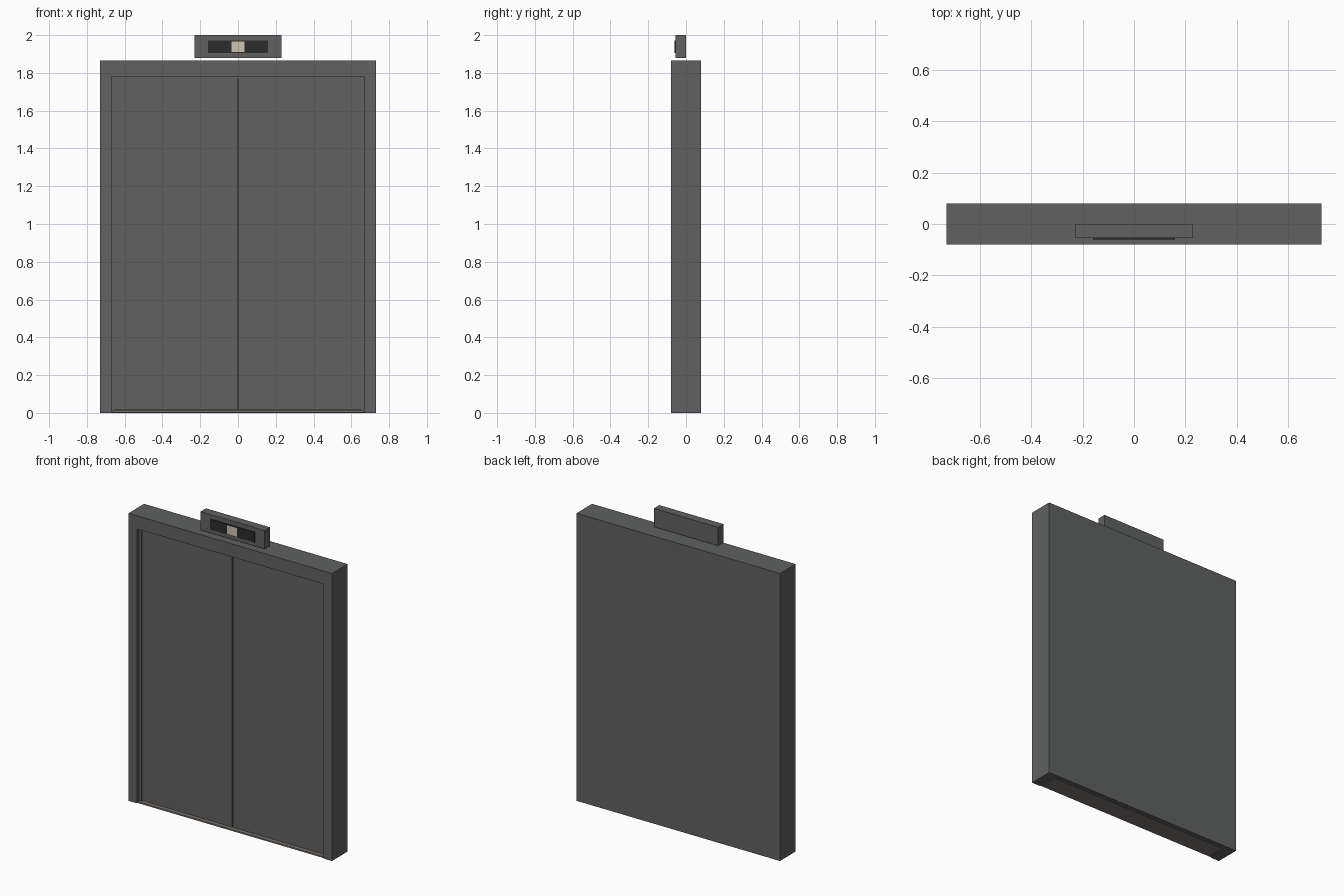
import bpy

if "Cube" in bpy.data.objects:
    bpy.data.objects.remove(bpy.data.objects["Cube"])


def material(name, r, g, b):
    m = bpy.data.materials.new(name)
    m.diffuse_color = (r, g, b, 1)
    m.use_nodes = True
    m.node_tree.nodes["Principled BSDF"].inputs["Base Color"].default_value = m.diffuse_color
    return m


STEEL = material("dark_steel", 0.115, 0.12, 0.118)
BLACK = material("display_black", 0.025, 0.025, 0.025)
SILL = material("sill_metal", 0.20, 0.175, 0.16)
LIGHT = material("lit_panel", 0.62, 0.55, 0.42)


def extrude_profile(name, outline, y0, y1, mat):
    """Extrude an x-z outline between two depths."""
    n = len(outline)
    verts = [(x, y, z) for y in (y0, y1) for x, z in outline]
    faces = [tuple(range(n)), tuple(range(2 * n - 1, n - 1, -1))]
    faces += [(i, i + n, (i + 1) % n + n, (i + 1) % n) for i in range(n)]
    mesh = bpy.data.meshes.new(name)
    mesh.from_pydata(verts, [], faces)
    mesh.materials.append(mat)
    obj = bpy.data.objects.new(name, mesh)
    bpy.context.collection.objects.link(obj)
    return obj


def box(name, x0, x1, y0, y1, z0, z1, mat):
    return extrude_profile(name, [(x0, z0), (x1, z0), (x1, z1), (x0, z1)], y0, y1, mat)


def portal(name, w, h, inner_w, inner_h, y0, y1, mat):
    """Upside-down U surround standing on the floor."""
    outline = [(-w, 0), (-inner_w, 0), (-inner_w, inner_h), (inner_w, inner_h),
               (inner_w, 0), (w, 0), (w, h), (-w, h)]
    return extrude_profile(name, outline, y0, y1, mat)


# Surround, recessed inner trim and closed back
portal("door_frame", 0.73, 1.865, 0.67, 1.78, -0.08, 0.05, STEEL)
portal("inner_trim", 0.67, 1.78, 0.65, 1.765, -0.06, 0.05, STEEL)
box("back_panel", -0.73, 0.73, 0.05, 0.08, 0, 1.865, STEEL)

# Pair of sliding doors with a narrow centre gap
for side, name in ((-1, "left_door"), (1, "right_door")):
    a, b = sorted((side * 0.003, side * 0.65))
    box(name, a, b, -0.055, -0.02, 0.014, 1.765, STEEL)

# Floor sill between the jambs
box("floor_sill", -0.665, 0.665, -0.078, 0.045, 0.002, 0.012, SILL)

# Floor indicator above the doors
box("indicator_housing", -0.23, 0.23, -0.055, 0, 1.88, 2.0, STEEL)
box("indicator_screen", -0.16, 0.16, -0.06, -0.05, 1.905, 1.972, BLACK)
box("indicator_light", -0.035, 0.035, -0.062, -0.055, 1.91, 1.967, LIGHT)
